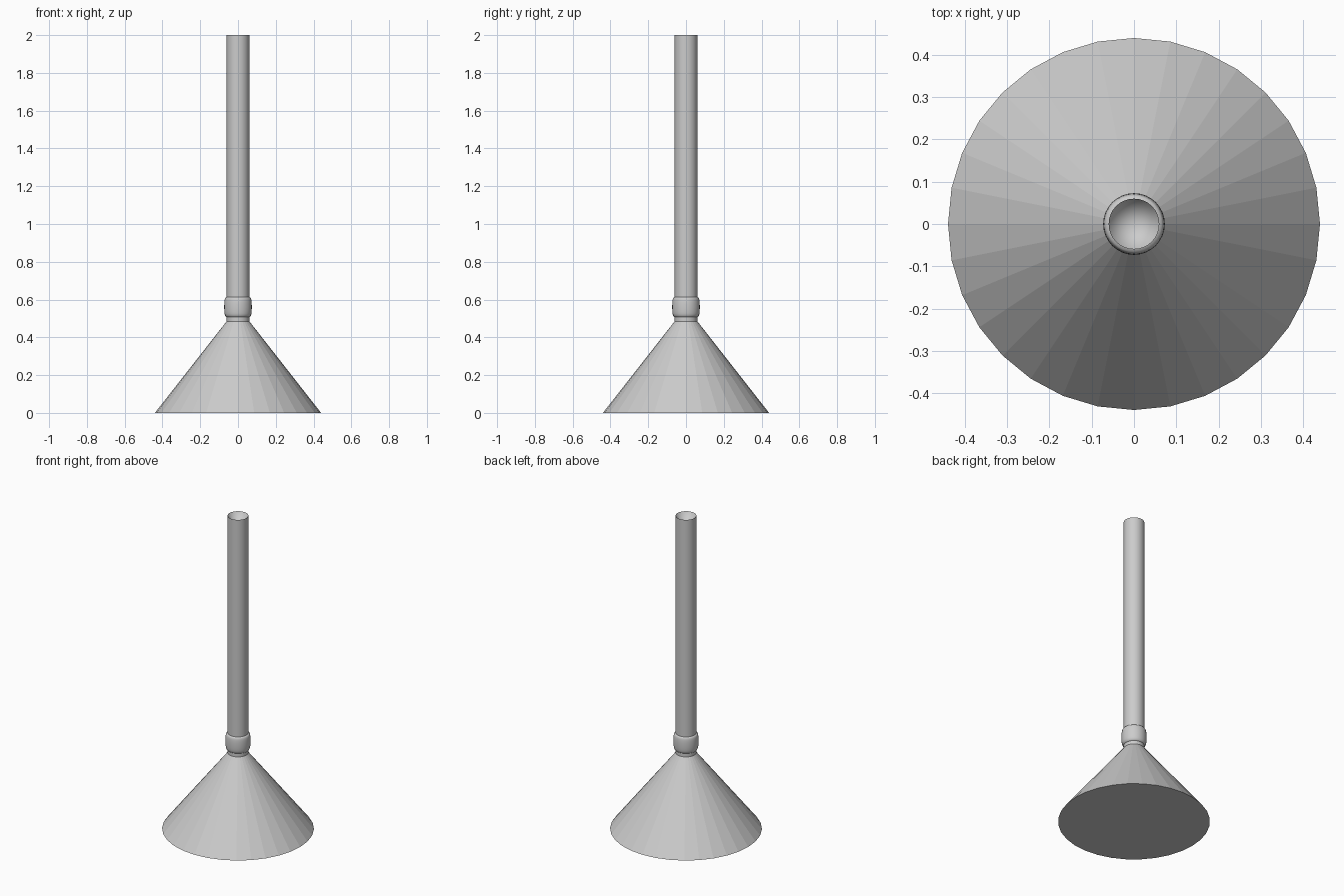
import bpy, bmesh, math

if "Cube" in bpy.data.objects:
    bpy.data.objects.remove(bpy.data.objects["Cube"])


def lathe(name, profile, sides, smooth=True):
    """Revolve (radius, z) points round the z axis; radius 0 makes a pole."""
    bm = bmesh.new()
    rings = []
    for r, z in profile:
        n = 1 if r == 0 else sides
        rings.append([bm.verts.new((r * math.cos(math.tau * i / sides),
                                    r * math.sin(math.tau * i / sides), z)) for i in range(n)])
    for a, b in zip(rings, rings[1:]):
        for i in range(sides):
            j = (i + 1) % sides
            if len(a) == 1:
                bm.faces.new((a[0], b[j], b[i]))
            elif len(b) == 1:
                bm.faces.new((a[i], a[j], b[0]))
            else:
                bm.faces.new((a[i], a[j], b[j], b[i]))
    mesh = bpy.data.meshes.new(name)
    bm.to_mesh(mesh)
    bm.free()
    obj = bpy.data.objects.new(name, mesh)
    bpy.context.collection.objects.link(obj)
    if smooth:
        bpy.ops.object.select_all(action='DESELECT')
        bpy.context.view_layer.objects.active = obj
        obj.select_set(True)
        bpy.ops.object.shade_smooth_by_angle(angle=math.radians(35))
    return obj


# Faceted conical base, closed underneath
lathe("cone_base", [(0, 0), (0.44, 0), (0.06, 0.485)], 32, smooth=False)

# Neck and bulging collar where the handle meets the base
collar = [(0.06, 0.485), (0.06, 0.507), (0.064, 0.509)]
collar += [(0.062 + 0.011 * math.cos(t) ** 0.6, 0.561 + 0.05 * math.sin(t))
           for t in [math.radians(a) for a in range(-80, 81, 16)]]
lathe("collar", collar + [(0.06, 0.613)], 32)

# Long handle with a conical dimple in its top end
lathe("handle", [(0.06, 0.485), (0.06, 2.0), (0, 1.9)], 32)
